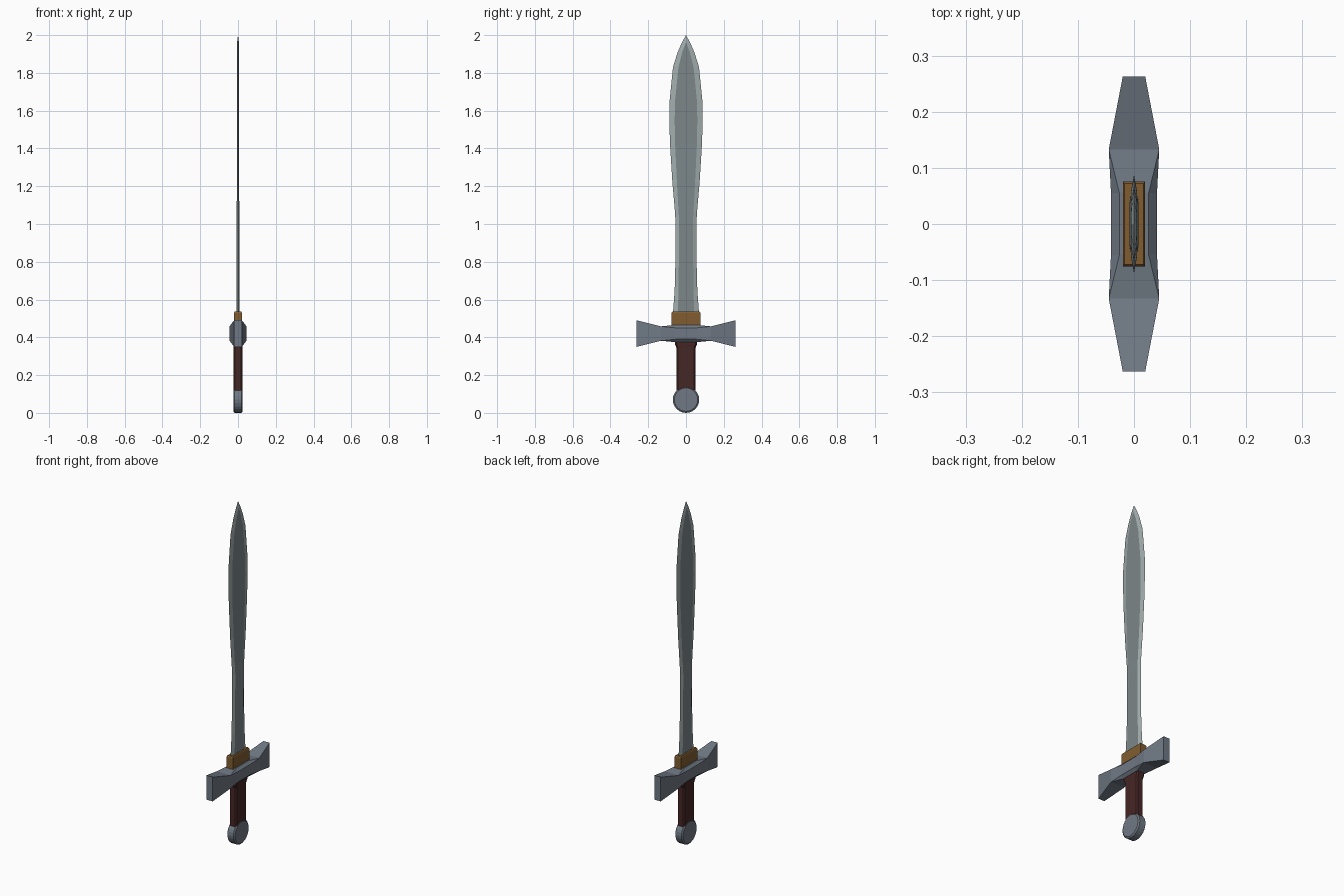
import bpy, bmesh, math

if "Cube" in bpy.data.objects:
    bpy.data.objects.remove(bpy.data.objects["Cube"])


def material(name, rgb):
    m = bpy.data.materials.new(name)
    m.diffuse_color = (*rgb, 1)
    m.use_nodes = True
    m.node_tree.nodes["Principled BSDF"].inputs["Base Color"].default_value = m.diffuse_color
    return m


STEEL = material("steel", (0.20, 0.24, 0.25))
EDGE = material("edge_steel", (0.36, 0.42, 0.42))
IRON = material("iron", (0.16, 0.19, 0.23))
LEATHER = material("leather", (0.06, 0.02, 0.018))
BRASS = material("brass", (0.22, 0.11, 0.03))


def loft(name, rings, mats):
    """Skin equal-length rings of points, cap the ends and merge coincident points."""
    bm = bmesh.new()
    loops = [[bm.verts.new(p) for p in r] for r in rings]
    n = len(loops[0])
    for a, b in zip(loops, loops[1:]):
        for i in range(n):
            j = (i + 1) % n
            bm.faces.new((a[i], a[j], b[j], b[i]))
    bm.faces.new(loops[0])
    bm.faces.new(loops[-1])
    bmesh.ops.remove_doubles(bm, verts=bm.verts, dist=0.0003)
    bmesh.ops.recalc_face_normals(bm, faces=bm.faces)
    me = bpy.data.meshes.new(name)
    bm.to_mesh(me)
    bm.free()
    ob = bpy.data.objects.new(name, me)
    bpy.context.collection.objects.link(ob)
    for m in mats:
        me.materials.append(m)
    return ob


def octagon(a, b, ca, cb):
    """Chamfered rectangle: half sizes a, b with chamfers ca, cb."""
    return [(a, b - cb), (a - ca, b), (ca - a, b), (-a, b - cb),
            (-a, cb - b), (ca - a, -b), (a - ca, -b), (a, cb - b)]


# Leaf-shaped blade: z, half width, flat half width, half thickness
profile = [(0.50, 0.071, 0.043, 0.008), (0.65, 0.060, 0.040, 0.008),
           (0.80, 0.056, 0.038, 0.008), (1.00, 0.055, 0.036, 0.008),
           (1.06, 0.058, 0.039, 0.007), (1.22, 0.072, 0.048, 0.006),
           (1.43, 0.085, 0.058, 0.005), (1.55, 0.088, 0.060, 0.005),
           (1.65, 0.087, 0.058, 0.005), (1.83, 0.069, 0.040, 0.005),
           (1.91, 0.044, 0.020, 0.005), (1.96, 0.022, 0.001, 0.005),
           (2.00, 0.0, 0.0, 0.0)]
rings = [[(0, w, z), (-t, f, z), (-t, -f, z), (0, -w, z), (t, -f, z), (t, f, z)]
         for z, w, f, t in profile]
blade = loft("blade", rings, [STEEL, EDGE])
for p in blade.data.polygons:
    zs = [blade.data.vertices[i].co for i in p.vertices]
    p.material_index = int(any(abs(c.x) < 0.0005 for c in zs))

# Crossguard: y, half depth, half height, chamfers
half = [(0.263, 0.020, 0.071, 0, 0), (0.133, 0.045, 0.038, 0, 0),
        (0.055, 0.041, 0.046, 0.015, 0.016)]
stations = [(-y, *r) for y, *r in half] + half[::-1]
loft("crossguard", [[(x, y, 0.42 + z) for x, z in octagon(a, b, ca, cb)]
                    for y, a, b, ca, cb in stations], [IRON])


def column(name, sections, mat):
    return loft(name, [[(x, y, z) for x, y in octagon(a, b, c, c)]
                       for z, a, b, c in sections], [mat])


# Collar between blade and guard
column("collar", [(0.45, 0.020, 0.076, 0), (0.530, 0.020, 0.076, 0),
                  (0.536, 0.017, 0.072, 0)], BRASS)

# Grip, flaring out under the guard
column("grip", [(0.10, 0.023, 0.051, 0.008), (0.345, 0.023, 0.051, 0.008),
                (0.362, 0.025, 0.058, 0.008), (0.39, 0.025, 0.060, 0.008)], LEATHER)

# Disc pommel with bevelled rim
disc = []
for x, r in [(-0.025, 0.062), (-0.019, 0.070), (0.019, 0.070), (0.025, 0.062)]:
    disc.append([(x, r * math.sin(i * math.tau / 24), 0.07 + r * math.cos(i * math.tau / 24))
                 for i in range(24)])
loft("pommel", disc, [IRON])
